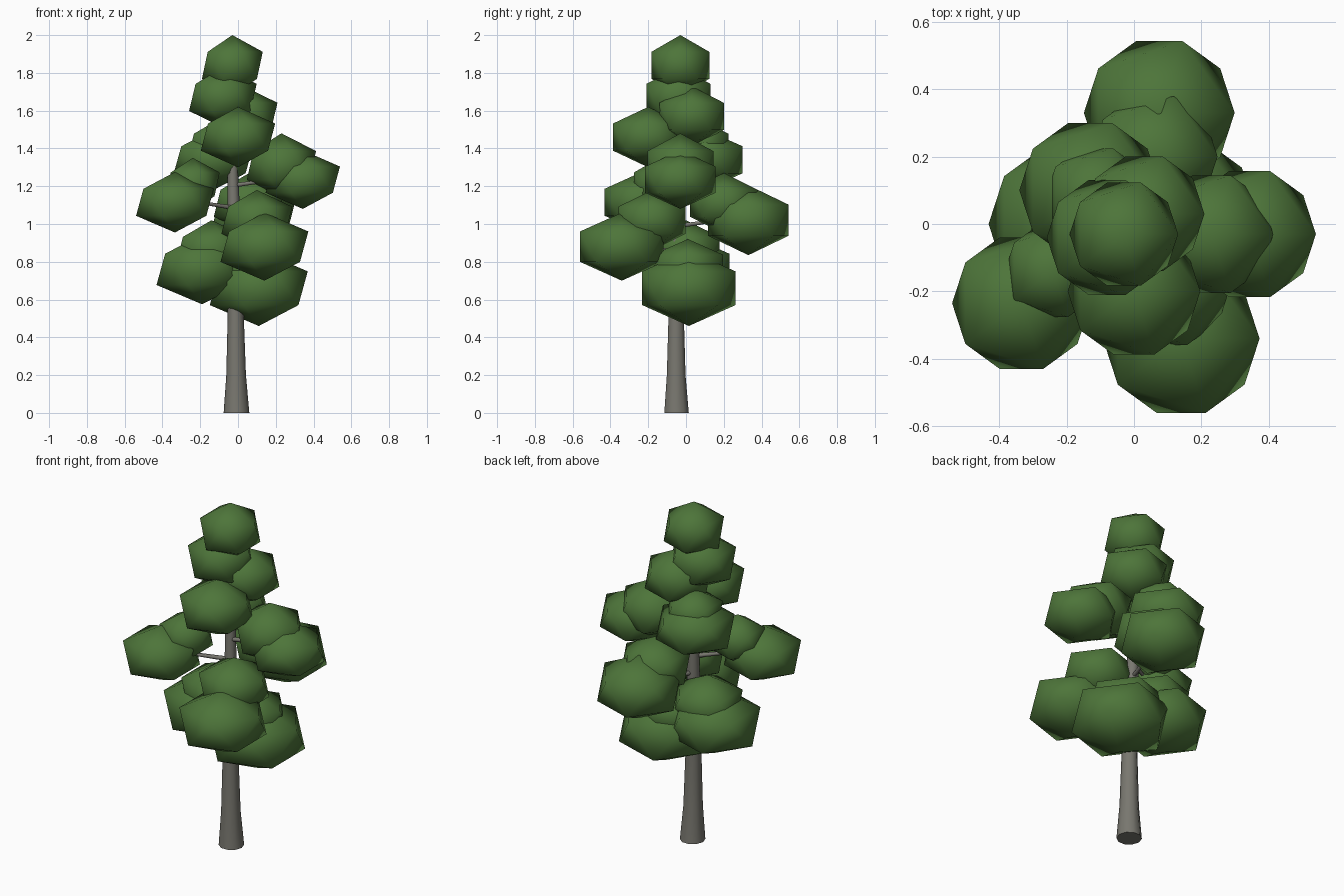
import bpy, bmesh, math
from mathutils import Vector

if "Cube" in bpy.data.objects:
    bpy.data.objects.remove(bpy.data.objects["Cube"])


def material(name, rgb):
    m = bpy.data.materials.new(name)
    m.diffuse_color = (*rgb, 1)
    m.use_nodes = True
    m.node_tree.nodes["Principled BSDF"].inputs["Base Color"].default_value = m.diffuse_color
    return m


LEAF = material("leaf green", (0.075, 0.178, 0.042))
BARK = material("grey bark", (0.19, 0.185, 0.16))


def finish(name, bm, mat):
    bmesh.ops.recalc_face_normals(bm, faces=bm.faces)
    for f in bm.faces:
        f.smooth = True
    me = bpy.data.meshes.new(name)
    bm.to_mesh(me)
    bm.free()
    me.materials.append(mat)
    ob = bpy.data.objects.new(name, me)
    bpy.context.collection.objects.link(ob)
    return ob


def clump(name, x, y, z, r, h):
    """Squashed 20-sided ball of leaves."""
    bm = bmesh.new()
    bmesh.ops.create_icosphere(bm, subdivisions=1, radius=1)
    for v in bm.verts:
        v.co = Vector((x + v.co.x * r, y + v.co.y * r, z + v.co.z * h))
    finish(name, bm, LEAF)


def tube(name, path, sides):
    """Tapered tube through (x, y, z, radius) points."""
    bm = bmesh.new()
    pts = [Vector(p[:3]) for p in path]
    axis = (pts[-1] - pts[0]).normalized()
    if axis.z > 0.95:
        u, w = Vector((1, 0, 0)), Vector((0, 1, 0))
    else:
        u = axis.cross(Vector((0, 0, 1))).normalized()
        w = axis.cross(u)
    rings = []
    for c, p in zip(pts, path):
        rings.append([bm.verts.new(c + p[3] * (u * math.cos(a) + w * math.sin(a)))
                      for a in (2 * math.pi * i / sides for i in range(sides))])
    for a, b in zip(rings, rings[1:]):
        for i in range(sides):
            j = (i + 1) % sides
            bm.faces.new((a[i], a[j], b[j], b[i]))
    bm.faces.new(rings[0])
    bm.faces.new(rings[-1])
    ob = finish(name, bm, BARK)
    for f in ob.data.polygons:
        if len(f.vertices) > 4:
            f.use_smooth = False


# Trunk, flared at the foot
tube("trunk", [(-0.008, -0.05, 0, 0.068), (-0.01, -0.052, 0.2, 0.052),
               (-0.012, -0.052, 0.5, 0.043), (-0.02, -0.04, 1.0, 0.034),
               (-0.028, -0.03, 1.3, 0.027), (-0.03, -0.02, 1.8, 0.012)], 10)

# Crown clumps around the top of the trunk
crown = [(-0.03, -0.03, 1.84, 0.18, 0.16),
         (-0.08, -0.04, 1.67, 0.20, 0.16),
         (0.03, 0.03, 1.57, 0.20, 0.16)]
for i, c in enumerate(crown):
    clump(f"crown_leaves_{i + 1}", *c)

# Outer clump of each branch, with a smaller one sitting above and inwards
outer = [(0.0, -0.20, 1.46, 0.22, 0.16),
         (-0.13, 0.10, 1.34, 0.235, 0.16),
         (0.343, -0.03, 1.235, 0.22, 0.155),
         (-0.334, -0.235, 1.115, 0.23, 0.16),
         (0.075, 0.33, 1.02, 0.25, 0.185),
         (0.14, -0.34, 0.88, 0.26, 0.18),
         (-0.19, 0.0, 0.76, 0.27, 0.185),
         (0.11, 0.015, 0.66, 0.29, 0.20)]
inner = [None,
         (-0.11, 0.08, 1.42, 0.17, 0.13),
         (0.23, -0.03, 1.31, 0.205, 0.17),
         (-0.24, -0.14, 1.21, 0.16, 0.14),
         (0.06, 0.20, 1.11, 0.21, 0.16),
         (0.10, -0.18, 1.02, 0.21, 0.16),
         (-0.14, 0.0, 0.86, 0.21, 0.16),
         (0.07, 0.01, 0.77, 0.22, 0.15)]
for i, (o, n) in enumerate(zip(outer, inner)):
    clump(f"branch_leaves_{i + 1}", *o)
    if n:
        clump(f"upper_leaves_{i + 1}", *n)
    # Thin branch from the trunk into the clump
    tube(f"branch_{i + 1}", [(-0.02, -0.04, o[2] - 0.03, 0.013),
                             (o[0], o[1], o[2] + 0.02, 0.006)], 6)
